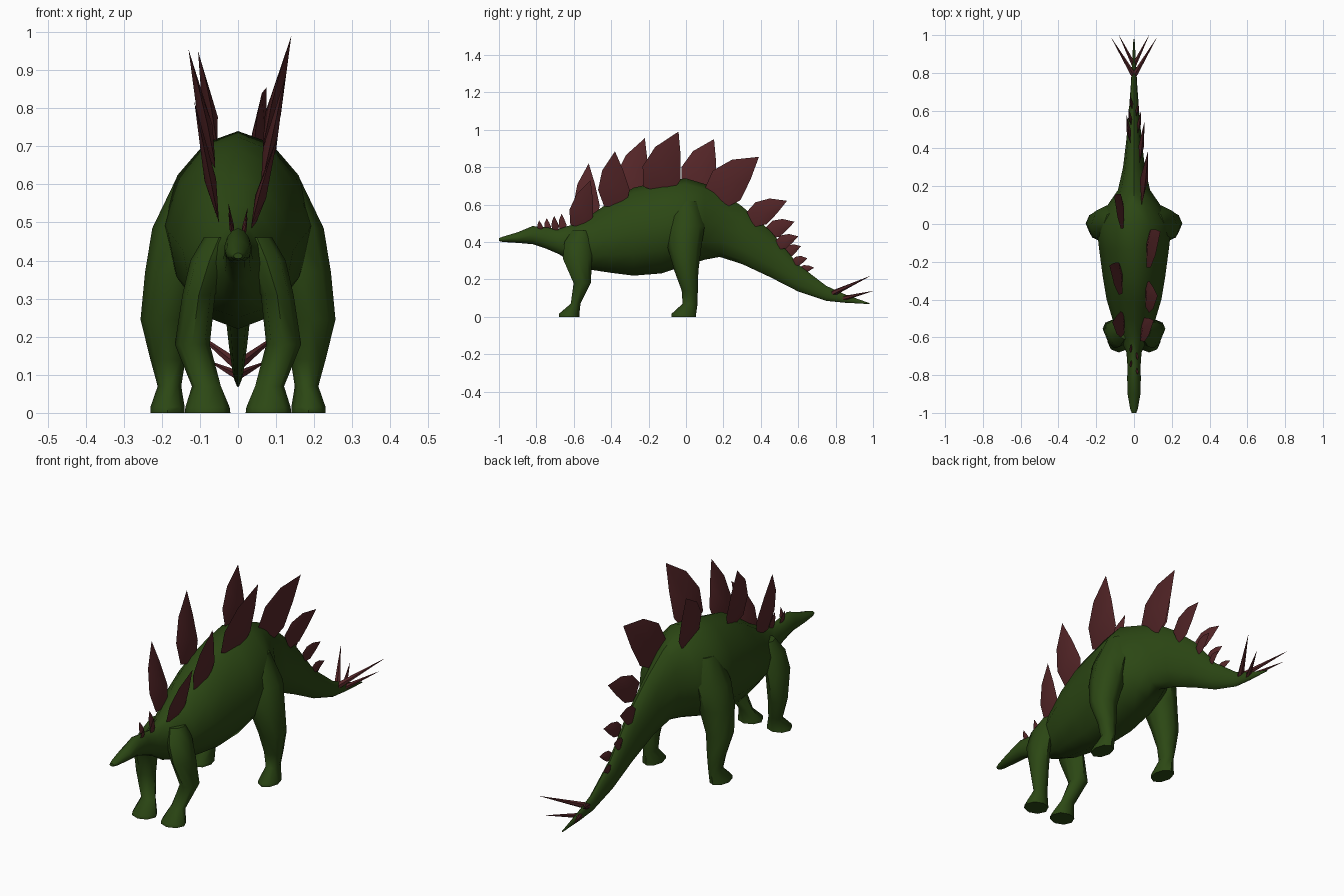
import bpy, bmesh, math
from mathutils import Vector

if "Cube" in bpy.data.objects:
    bpy.data.objects.remove(bpy.data.objects["Cube"])


def material(name, rgb):
    m = bpy.data.materials.new(name)
    m.diffuse_color = (*rgb, 1)
    m.use_nodes = True
    m.node_tree.nodes["Principled BSDF"].inputs["Base Color"].default_value = m.diffuse_color
    return m


GREEN = material("dark green skin", (0.025, 0.064, 0.007))
RED = material("maroon plate", (0.09, 0.019, 0.021))


def finish(name, bm, mat, angle):
    bmesh.ops.recalc_face_normals(bm, faces=bm.faces)
    me = bpy.data.meshes.new(name)
    bm.to_mesh(me)
    bm.free()
    me.materials.append(mat)
    ob = bpy.data.objects.new(name, me)
    bpy.context.collection.objects.link(ob)
    bpy.ops.object.select_all(action='DESELECT')
    bpy.context.view_layer.objects.active = ob
    ob.select_set(True)
    bpy.ops.object.shade_smooth_by_angle(angle=math.radians(angle))
    return ob


def loft(name, rings, mat, angle=50):
    bm = bmesh.new()
    vs = [[bm.verts.new(p) for p in r] for r in rings]
    n = len(vs[0])
    for a, b in zip(vs, vs[1:]):
        for i in range(n):
            j = (i + 1) % n
            bm.faces.new((a[i], a[j], b[j], b[i]))
    bm.faces.new(vs[0])
    bm.faces.new(vs[-1])
    return finish(name, bm, mat, angle)


def body_ring(y, top, bottom, w):
    # oval section, narrower towards the back ridge
    c, h = (top + bottom) / 2, (top - bottom) / 2
    pts = []
    for i in range(12):
        a = math.tau * i / 12
        s = math.sin(a)
        x = w * math.cos(a) * (1 - 0.16 * max(s, 0))
        pts.append((x, y, c + h * s))
    return pts


def leg_ring(side, x, y, z, rx, ry):
    return [(side * (x + rx * math.cos(math.tau * i / 8)),
             y + ry * math.sin(math.tau * i / 8), z) for i in range(8)]


# Head, trunk and tail: y, top z, bottom z, half width
sections = [
    (-1.0, .42, .405, .012), (-.98, .428, .4, .02), (-.9, .452, .395, .034),
    (-.82, .485, .388, .036), (-.75, .478, .365, .035), (-.68, .47, .335, .04),
    (-.6, .495, .285, .075), (-.5, .55, .25, .115), (-.4, .62, .235, .145),
    (-.28, .69, .22, .165), (-.13, .725, .232, .185), (0, .74, .275, .2),
    (.1, .71, .305, .14), (.18, .675, .32, .085), (.3, .59, .282, .058),
    (.45, .46, .212, .04), (.6, .28, .135, .027), (.75, .165, .085, .016),
    (.85, .12, .075, .011), (.98, .073, .068, .003)]
loft("body", [body_ring(*s) for s in sections], GREEN)

# Legs: x, y, z, radius x, radius y
hind = [(.1, .0, .62, .06, .07), (.14, .0, .485, .085, .1),
        (.165, -.008, .37, .079, .09), (.19, .002, .245, .066, .064),
        (.184, .02, .14, .046, .043), (.18, .022, .07, .031, .04),
        (.185, -.012, .015, .045, .066), (.185, -.012, 0, .045, .066)]
front = [(.05, -.56, .46, .04, .05), (.075, -.575, .4, .05, .075),
         (.103, -.58, .31, .043, .078), (.12, -.555, .18, .046, .046),
         (.083, -.59, .07, .038, .026), (.08, -.625, .015, .058, .055),
         (.08, -.625, 0, .06, .055)]
for side, tag in ((1, "left"), (-1, "right")):
    loft("hind_leg_" + tag, [leg_ring(side, *r) for r in hind], GREEN)
    loft("front_leg_" + tag, [leg_ring(side, *r) for r in front], GREEN)


# Leaf-shaped plate with a raised middle on both faces
LEAF = [(0, -.32), (.3, -.5), (.65, -.38), (1, 0), (.65, .25), (.3, .44), (0, .32)]


def plate(name, base, tip, width, thick):
    base, tip = Vector(base), Vector(tip)
    axis = tip - base
    normal = Vector((1, 0, 0)).cross(axis).cross(axis).normalized()
    across = axis.cross(normal).normalized()
    if across.y < 0:
        across = -across
    bm = bmesh.new()
    rim = [bm.verts.new(base + axis * t + across * s * width) for t, s in LEAF]
    for sgn in (1, -1):
        mid = bm.verts.new(base + axis * .35 + normal * sgn * thick)
        for i in range(len(rim)):
            bm.faces.new((rim[i], rim[(i + 1) % len(rim)], mid))
    finish(name, bm, RED, 25)


# Back plates: base xyz, tip xyz, width
plates = [
    ((.035, -.575, .48), (.105, -.51, .73), .14),
    ((-.05, -.53, .5), (-.115, -.52, .82), .15),
    ((.06, -.38, .59), (.125, -.38, .885), .18),
    ((-.06, -.31, .64), (-.13, -.22, .955), .19),
    ((.065, -.16, .67), (.14, -.04, .99), .23),
    ((-.055, .04, .68), (-.105, .15, .95), .21),
    ((.04, .15, .63), (.075, .39, .855), .23),
    ((.03, .345, .52), (.055, .54, .62), .14),
    ((-.02, .44, .45), (-.04, .58, .508), .1),
    ((.02, .49, .385), (.038, .6, .43), .08),
    ((-.015, .53, .34), (-.03, .615, .378), .065),
    ((.012, .575, .29), (.025, .65, .312), .055),
    ((-.01, .61, .25), (-.02, .685, .262), .045)]
for i, (b, t, w) in enumerate(plates):
    plate(f"back_plate_{i + 1}", b, t, w, .005 + w * .07)

# Small neck plates
for i in range(4):
    y, s = -.775 + .04 * i, (1, -1)[i % 2]
    plate(f"neck_plate_{i + 1}", (s * .012, y, .46),
          (s * .025, y - .01, .515 + .012 * i), .034 + .004 * i, .006)


# Tail spikes
def spike(name, base, tip, r):
    d = Vector(tip) - Vector(base)
    bm = bmesh.new()
    bmesh.ops.create_cone(bm, cap_ends=True, segments=6, radius1=r, radius2=.0005,
                          depth=d.length)
    bm.transform(d.to_track_quat('Z', 'Y').to_matrix().to_4x4())
    bmesh.ops.translate(bm, verts=bm.verts, vec=Vector(base) + d / 2)
    finish(name, bm, RED, 40)


for side, tag in ((1, "left"), (-1, "right")):
    spike("upper_tail_spike_" + tag, (0, .785, .125), (side * .12, .985, .218), .016)
    spike("lower_tail_spike_" + tag, (0, .84, .098), (side * .08, 1.0, .138), .013)
